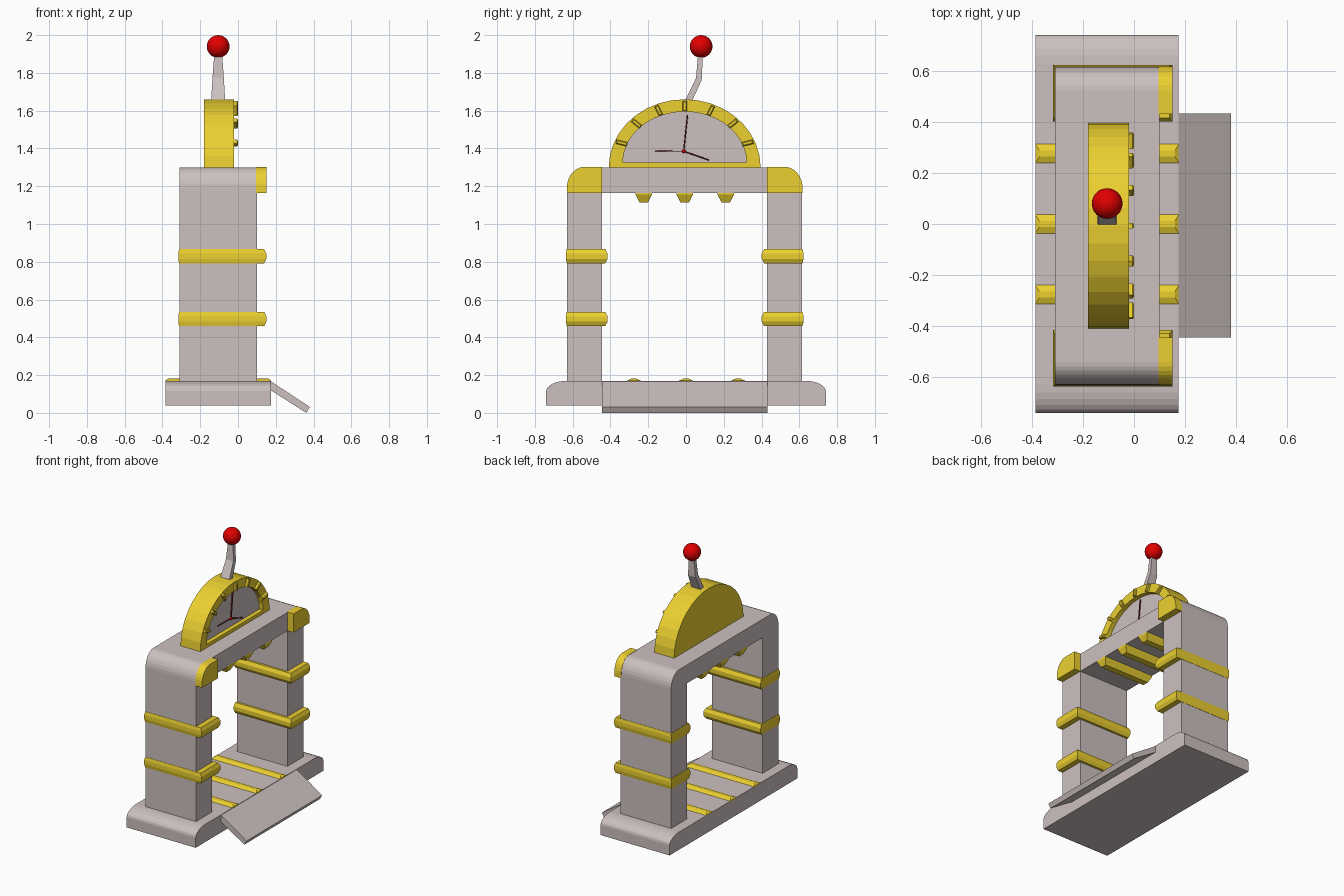
import bpy, bmesh
from math import sin, cos, pi, radians
from mathutils import Vector

if "Cube" in bpy.data.objects:
    bpy.data.objects.remove(bpy.data.objects["Cube"])


def material(name, rgb):
    m = bpy.data.materials.new(name)
    m.diffuse_color = (*rgb, 1)
    m.use_nodes = True
    m.node_tree.nodes["Principled BSDF"].inputs["Base Color"].default_value = m.diffuse_color
    return m


GREY = material("warm_grey", (0.60, 0.53, 0.52))
GOLD = material("gold", (0.84, 0.63, 0.03))
RED = material("red", (0.75, 0.0, 0.0))
DARK = material("dark_red", (0.16, 0.01, 0.02))


def loft(name, loops, mat, closed=False):
    """Skin through equal-length loops; cap the ends unless closed into a ring."""
    bm = bmesh.new()
    rows = [[bm.verts.new(p) for p in loop] for loop in loops]
    n = len(rows[0])
    pairs = list(zip(rows, rows[1:])) + ([(rows[-1], rows[0])] if closed else [])
    for a, b in pairs:
        for i in range(n):
            j = (i + 1) % n
            bm.faces.new((a[i], a[j], b[j], b[i]))
    if not closed:
        bm.faces.new(rows[0])
        bm.faces.new(rows[-1])
    bmesh.ops.recalc_face_normals(bm, faces=bm.faces)
    me = bpy.data.meshes.new(name)
    bm.to_mesh(me)
    bm.free()
    me.materials.append(mat)
    ob = bpy.data.objects.new(name, me)
    bpy.context.collection.objects.link(ob)
    return ob


def prism_x(name, yz, x0, x1, mat):
    return loft(name, [[(x, y, z) for y, z in yz] for x in (x0, x1)], mat)


def rect(x0, x1, y0, y1, z):
    return [(x0, y0, z), (x1, y0, z), (x1, y1, z), (x0, y1, z)]


def arc(cy, cz, ry, rz, a0, a1, n):
    return [(cy + ry * cos(radians(a0 + (a1 - a0) * i / n)),
             cz + rz * sin(radians(a0 + (a1 - a0) * i / n))) for i in range(n + 1)]


CY = -0.007   # middle of the arch

# base slab with rounded ends, and entry ramp
prism_x("base", [(-0.74, 0.04), (0.74, 0.04)] + arc(0.63, 0.115, 0.11, 0.055, 0, 90, 6)
        + arc(-0.63, 0.115, 0.11, 0.055, 90, 180, 6), -0.385, 0.175, GREY)
ramp = [(0.17, 0.17), (0.38, 0.032), (0.362, 0.0), (0.17, 0.122)]
loft("ramp", [[(x, y, z) for x, z in ramp] for y in (-0.445, 0.432)], GREY)

# arch: two legs and a beam in one profile
prism_x("arch", [(CY - 0.437, 0.16), (CY - 0.437, 1.165), (CY + 0.437, 1.165), (CY + 0.437, 0.16),
                 (CY + 0.622, 0.16)] + arc(CY + 0.532, 1.19, 0.09, 0.11, 0, 90, 8)
        + arc(CY - 0.532, 1.19, 0.09, 0.11, 90, 180, 8) + [(CY - 0.622, 0.16)], -0.31, 0.10, GREY)

for s, side in ((-1, "left"), (1, "right")):
    # gold corner plate
    prof = [(0.437, 1.165), (0.624, 1.165)] + arc(0.532, 1.19, 0.092, 0.112, 0, 90, 8) + [(0.437, 1.302)]
    prism_x(side + "_corner_plate", [(CY + s * y, z) for y, z in prof], 0.095, 0.15, GOLD)
    # chamfered bands round the leg
    for z, level in ((0.497, "lower"), (0.83, "upper")):
        wide, slim = (-0.316, 0.15, 0.408, 0.629), (-0.312, 0.138, 0.421, 0.624)
        loops = []
        for dz, (x0, x1, y0, y1) in ((-0.038, slim), (-0.014, wide), (0.014, wide), (0.038, slim)):
            loops.append(rect(x0, x1, CY + s * y0, CY + s * y1, z + dz))
        loft(f"{side}_{level}_band", loops, GOLD)

# floor strips and tapered teeth under the beam
for i in (-1, 0, 1):
    y = i * 0.276
    loft(f"floor_strip_{i + 2}", [rect(-0.385, 0.175, y - 0.045, y + 0.045, 0.165),
                                  rect(-0.385, 0.175, y - 0.035, y + 0.035, 0.172),
                                  rect(-0.37, 0.16, y - 0.012, y + 0.012, 0.182)], GOLD)
    y = CY + i * 0.217
    loft(f"beam_tooth_{i + 2}", [rect(-0.31, 0.10, y - 0.043, y + 0.043, 1.17),
                                 rect(-0.31, 0.10, y - 0.043, y + 0.043, 1.155),
                                 rect(-0.29, 0.08, y - 0.023, y + 0.023, 1.115)], GOLD)

# half-round dial: back block, raised rim, grey face
outer = arc(CY, 1.30, 0.402, 0.36, 0, 180, 18)
inner = arc(CY, 1.325, 0.328, 0.27, 0, 180, 18)
prism_x("dial_block", outer, -0.18, -0.06, GOLD)
loft("dial_rim", [[(x, y, z) for y, z in p] for x, p in
                  ((-0.06, outer), (-0.02, outer), (-0.02, inner), (-0.06, inner))], GOLD, closed=True)
prism_x("dial_face", inner, -0.07, -0.052, GREY)


def bar(name, a, b, w, x0, x1, mat, bevel=0.0):
    """Flat bar from a to b in the yz plane, front edges optionally narrowed."""
    a, b = Vector(a), Vector(b)
    d = (b - a).normalized()
    n = Vector((-d.y, d.x))
    loops = []
    for x, k in ((x0, 0), (x1 - bevel, 0), (x1, bevel)):
        h = w / 2 - k
        loops.append([(x, *p) for p in (a + d * k + n * h, b - d * k + n * h,
                                        b - d * k - n * h, a + d * k - n * h)])
    return loft(name, loops, mat)


# clips round the rim
for i in range(1, 8):
    t = pi * i / 8
    bar(f"rim_clip_{i}", (CY + 0.328 * cos(t), 1.312 + 0.285 * sin(t)),
        (CY + 0.392 * cos(t), 1.302 + 0.35 * sin(t)), 0.022, -0.03, 0.0, GOLD, 0.005)

# needles and hub
hub = (-0.012, 1.385)
for name, tip, w in (("tall_needle", (0.008, 1.578), 0.007), ("short_needle", (0.122, 1.338), 0.007),
                     ("level_needle", (-0.165, 1.387), 0.004)):
    bar(name, hub, tip, w, -0.054, -0.044, DARK, 0.001)
bpy.ops.mesh.primitive_uv_sphere_add(segments=12, ring_count=8, radius=0.01, location=(-0.046, *hub))
bpy.context.object.name = "needle_hub"
bpy.context.object.data.materials.append(RED)

# bent lever with ball knob
LX = -0.105
lever = []
for hw, y0, z0, y1, z1 in ((0.038, -0.012, 1.64, 0.027, 1.64), (0.03, 0.053, 1.772, 0.083, 1.762),
                           (0.02, 0.065, 1.91, 0.09, 1.91)):
    lever.append([(LX - hw, y0, z0), (LX + hw, y0, z0), (LX + hw, y1, z1), (LX - hw, y1, z1)])
loft("lever", lever, GREY)
bpy.ops.mesh.primitive_uv_sphere_add(segments=32, ring_count=16, radius=0.06, location=(LX, 0.08, 1.94))
bpy.context.object.name = "lever_knob"
bpy.context.object.data.materials.append(RED)
bpy.ops.object.shade_smooth()
